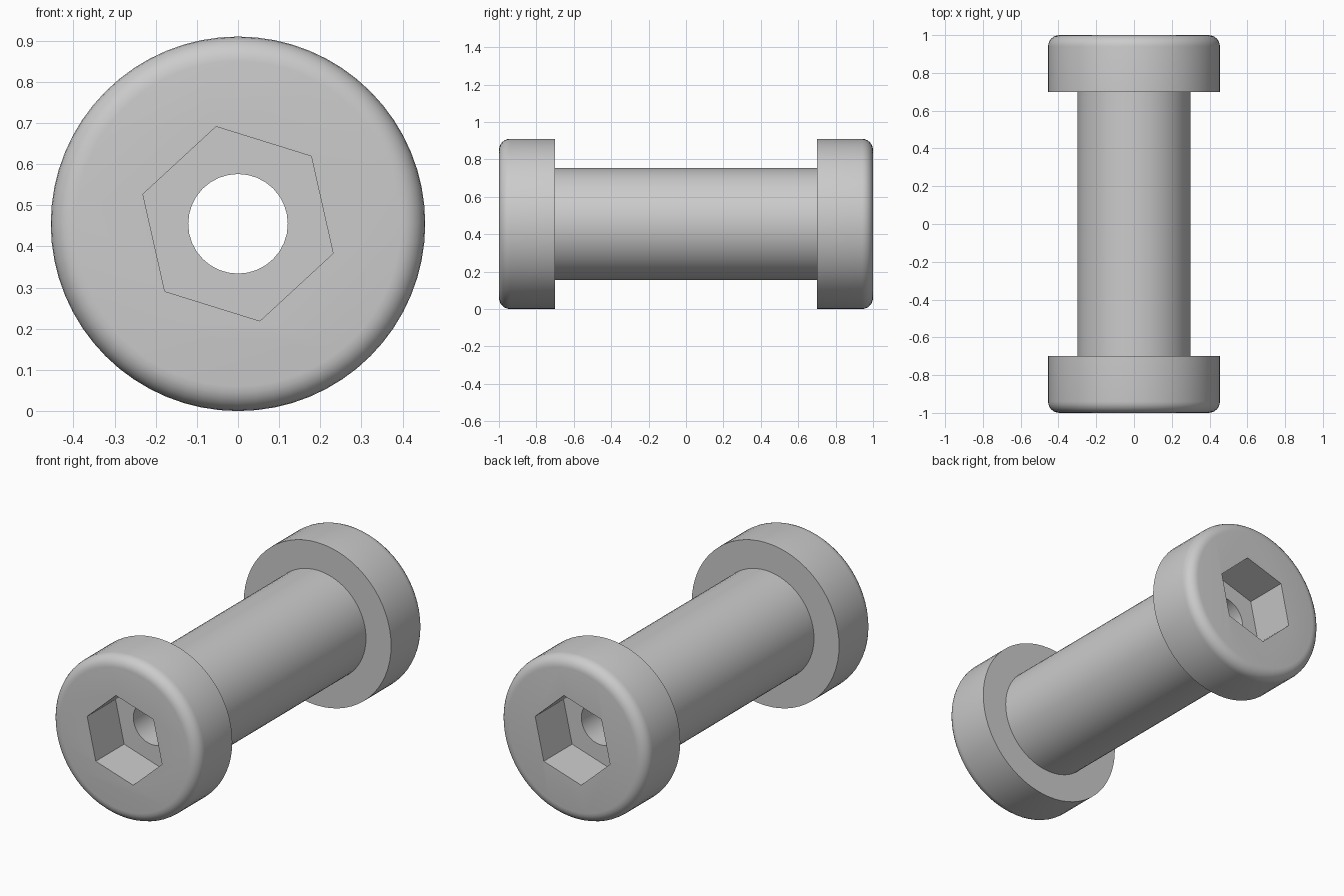
import bpy, bmesh
from math import sin, cos, pi, radians

if "Cube" in bpy.data.objects:
    bpy.data.objects.remove(bpy.data.objects["Cube"])

R, CZ = 0.455, 0.455        # head radius, axis height
FILLET = 0.06


def turned(name, profile, sides, phase=0.0):
    """Closed solid turned around the y axis from (radius, y) points."""
    bm = bmesh.new()
    rings = []
    for r, y in profile:
        rings.append([bm.verts.new((r * cos(phase + 2 * pi * i / sides), y,
                                    CZ + r * sin(phase + 2 * pi * i / sides)))
                      for i in range(sides)])
    for a, b in zip(rings, rings[1:]):
        for i in range(sides):
            j = (i + 1) % sides
            bm.faces.new((a[i], a[j], b[j], b[i]))
    bm.faces.new(rings[0])
    bm.faces.new(rings[-1])
    bmesh.ops.recalc_face_normals(bm, faces=bm.faces)
    mesh = bpy.data.meshes.new(name)
    bm.to_mesh(mesh)
    bm.free()
    ob = bpy.data.objects.new(name, mesh)
    bpy.context.collection.objects.link(ob)
    return ob


# Barrel with a rounded head at each end, as one turned solid
head = [(R - FILLET + FILLET * sin(a), -1 + FILLET - FILLET * cos(a))
        for a in (pi / 2 * k / 6 for k in range(7))]
half = head + [(R, -0.7), (0.30, -0.7)]
bolt = turned("barrel_bolt", half + [(r, -y) for r, y in reversed(half)], 64)

# Hex sockets (the back one is the front one turned half way round) and bore
cutters = [
    turned("front_socket_cutter", [(0.242, -1.1), (0.242, -0.75)], 6, radians(42.7)),
    turned("back_socket_cutter", [(0.242, 0.75), (0.242, 1.1)], 6, radians(137.3)),
    turned("bore_cutter", [(0.121, -1.2), (0.121, 1.2)], 32),
]
bpy.context.view_layer.objects.active = bolt
bolt.select_set(True)
for c in cutters:
    c.hide_render = True
    mod = bolt.modifiers.new(c.name, 'BOOLEAN')
    mod.operation = 'DIFFERENCE'
    mod.solver = 'EXACT'
    mod.object = c
    bpy.ops.object.modifier_apply(modifier=mod.name)
    bpy.data.objects.remove(c)

bpy.ops.object.shade_smooth_by_angle(angle=radians(30))
